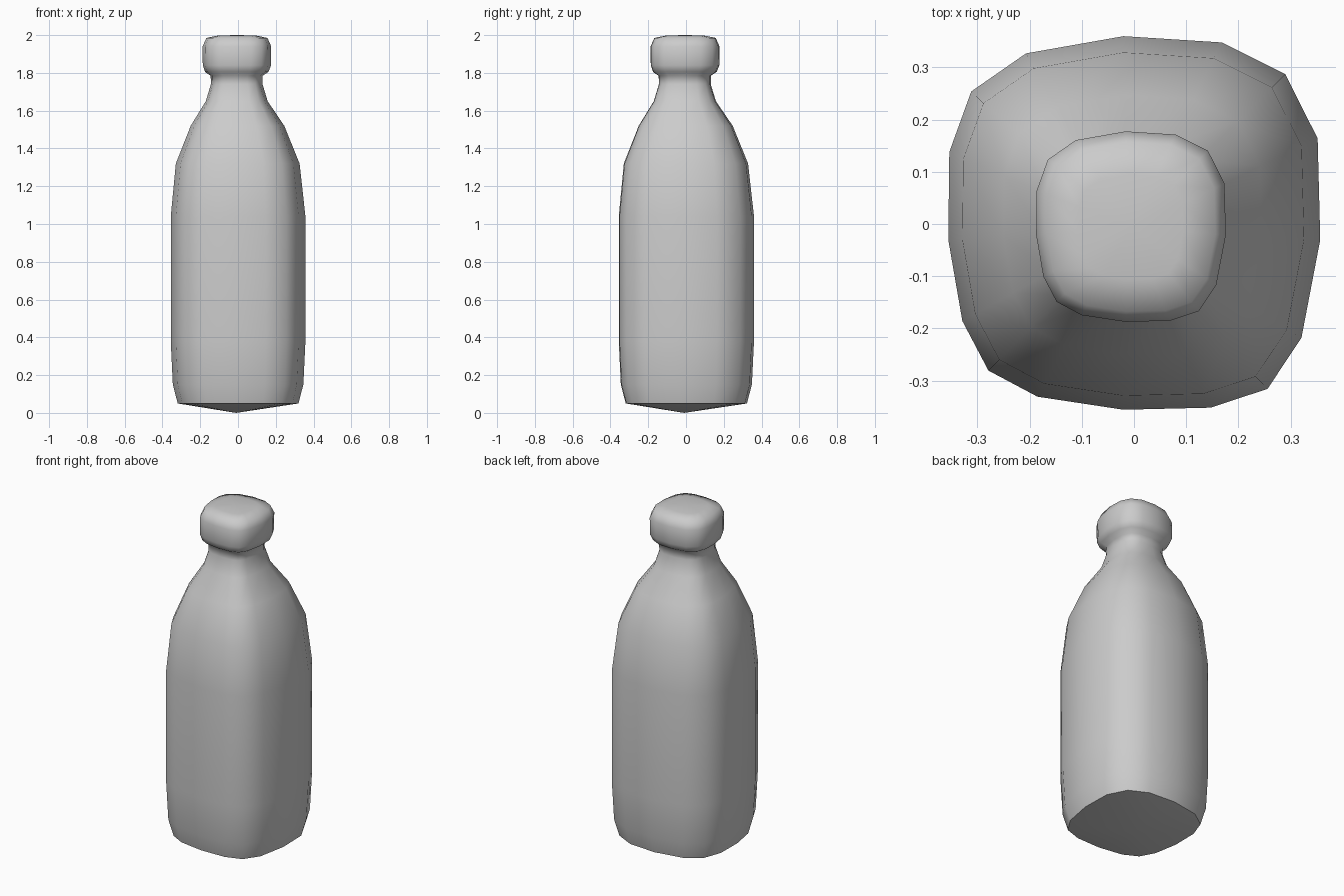
import bpy, bmesh

if "Cube" in bpy.data.objects:
    bpy.data.objects.remove(bpy.data.objects["Cube"])

# Slightly irregular rounded-square cross-section at the widest ring
SECTION = [(-.02, .36), (-.207, .327), (-.312, .254), (-.354, .138),
           (-.356, -.03), (-.329, -.186), (-.279, -.281), (-.185, -.331),
           (-.02, -.356), (.147, -.352), (.256, -.316), (.321, -.218),
           (.357, -.03), (.352, .164), (.29, .287), (.168, .348)]
FULL = 0.357

# Profile from base to cap: height, half width, sideways drift
PROFILE = [(.05, .32, 0), (.15, .346, 0), (.38, .357, 0), (1.04, .357, 0),
           (1.32, .328, -.002), (1.52, .248, -.003), (1.65, .164, -.007),
           (1.74, .137, -.007), (1.785, .138, -.007), (1.805, .168, -.007),
           (1.84, .181, -.006), (1.94, .182, -.006), (1.985, .162, -.006),
           (1.998, .10, -.006)]

bm = bmesh.new()
rings = [[bm.verts.new((x * r / FULL + d, y * r / FULL + d, z)) for x, y in SECTION]
         for z, r, d in PROFILE]
n = len(SECTION)

# Walls, shoulder, neck and cap
for a, b in zip(rings, rings[1:]):
    for i in range(n):
        j = (i + 1) % n
        bm.faces.new((a[i], a[j], b[j], b[i]))

# Shallow pointed base and top closure
for ring, tip in ((rings[0], (-.01, -.01, 0)), (rings[-1], (-.006, -.006, 2))):
    centre = bm.verts.new(tip)
    for i in range(n):
        bm.faces.new((ring[i], ring[(i + 1) % n], centre))

bmesh.ops.recalc_face_normals(bm, faces=bm.faces)

# Smooth shading with a hard edge round the base
for f in bm.faces:
    f.smooth = True
for i in range(n):
    bm.edges.get((rings[0][i], rings[0][(i + 1) % n])).smooth = False

mesh = bpy.data.meshes.new("bottle")
bm.to_mesh(mesh)
bm.free()
bottle = bpy.data.objects.new("bottle", mesh)
bpy.context.collection.objects.link(bottle)
